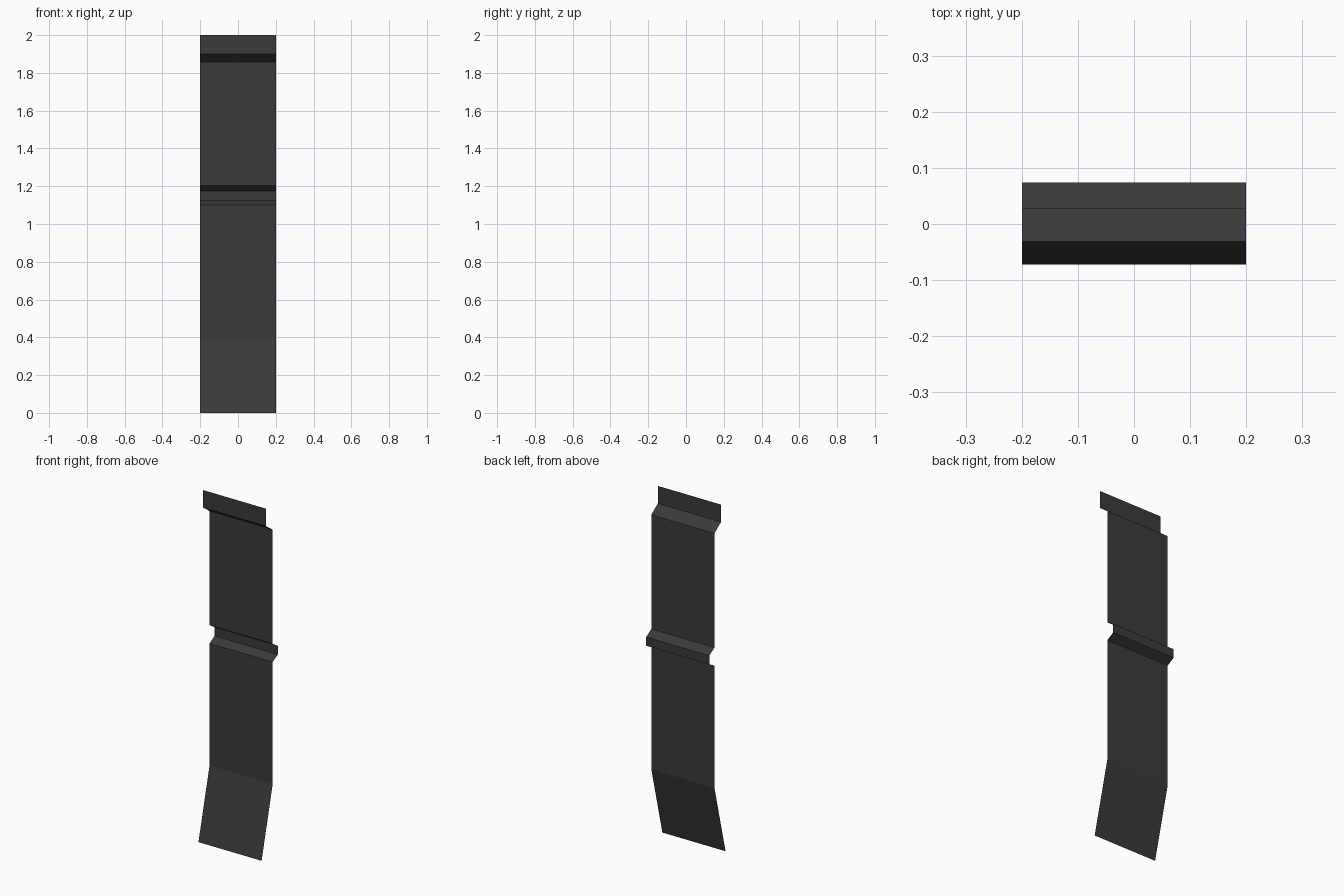
import bpy
import bmesh

if "Cube" in bpy.data.objects:
    bpy.data.objects.remove(bpy.data.objects["Cube"])

# Single dark sheet material
mat = bpy.data.materials.new("dark_grey")
mat.diffuse_color = (0.043, 0.043, 0.043, 1.0)
mat.use_nodes = True
mat.node_tree.nodes["Principled BSDF"].inputs["Base Color"].default_value = mat.diffuse_color

HALF_WIDTH = 0.2

# Side profile (y, z) of the folded strip, bottom to top
profile = [
    (-0.072, 0.0),    # kicked-out foot
    (0.028, 0.4),     # lower panel
    (0.028, 1.10),
    (0.074, 1.125),   # rib stepping backwards
    (0.074, 1.175),
    (0.028, 1.204),   # upper panel
    (0.028, 1.858),
    (-0.031, 1.90),   # top lip stepping forwards
    (-0.031, 2.0),
]


def extruded_sheet(name, points, half_width, material):
    """Sweep an open y-z profile across x as a sheet without thickness."""
    bm = bmesh.new()
    left = [bm.verts.new((-half_width, y, z)) for y, z in points]
    right = [bm.verts.new((half_width, y, z)) for y, z in points]
    for i in range(len(points) - 1):
        bm.faces.new((left[i], right[i], right[i + 1], left[i + 1]))
    mesh = bpy.data.meshes.new(name)
    bm.to_mesh(mesh)
    bm.free()
    mesh.materials.append(material)
    obj = bpy.data.objects.new(name, mesh)
    bpy.context.collection.objects.link(obj)
    return obj


# Folded strip
extruded_sheet("folded_strip", profile, HALF_WIDTH, mat)
